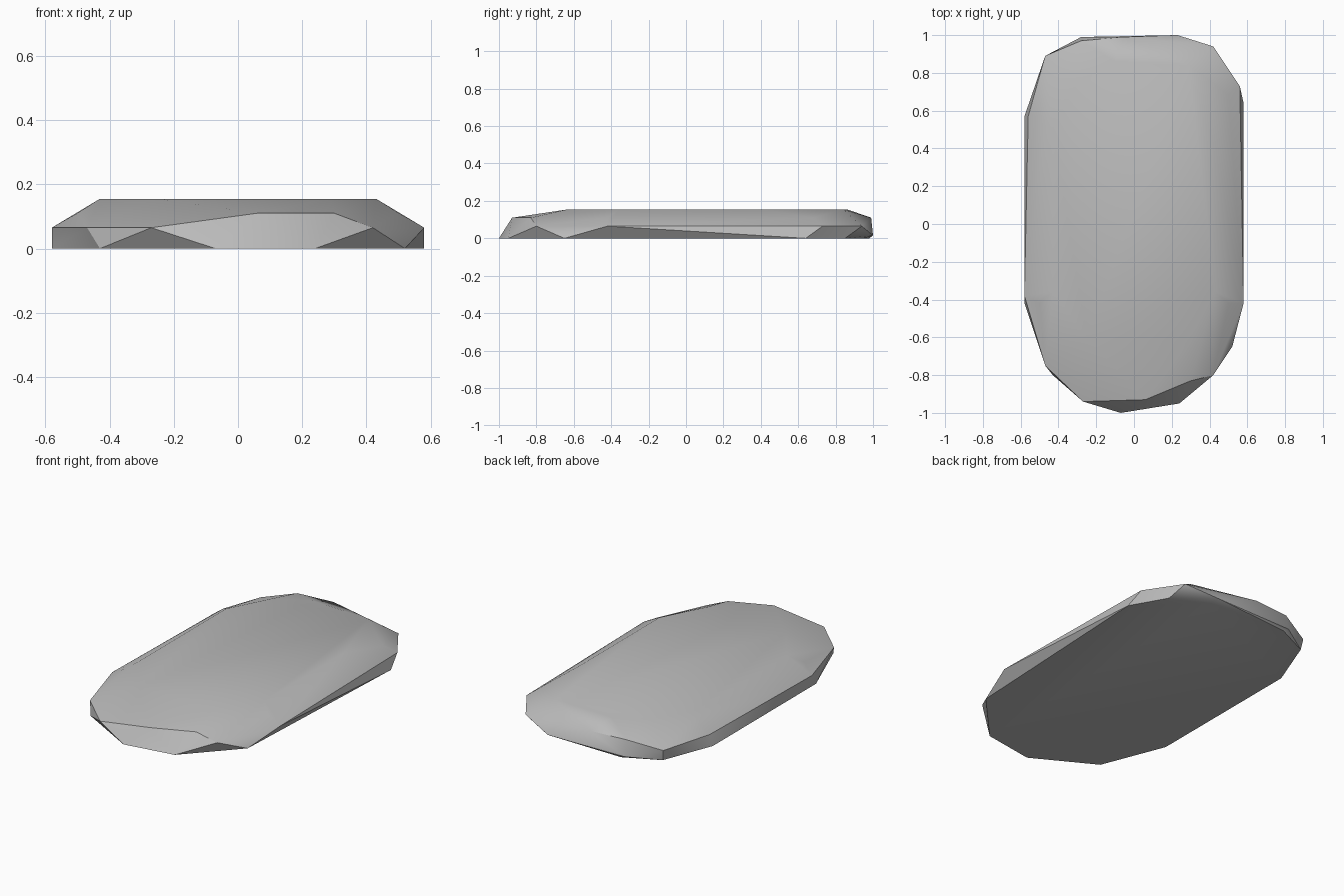
import bpy
import bmesh
import math

default_cube = bpy.data.objects.get("Cube")
if default_cube:
    bpy.data.objects.remove(default_cube, do_unlink=True)


def make_material(name, colour):
    material = bpy.data.materials.new(name)
    material.use_nodes = True
    material.diffuse_color = colour
    shader = material.node_tree.nodes["Principled BSDF"]
    shader.inputs["Base Color"].default_value = colour
    shader.inputs["Roughness"].default_value = 0.9
    return material


def add_outline(mesh, height, outline):
    """Place one horizontal outline of the stone at the given height."""
    for x, y in outline:
        mesh.verts.new((x, y, height))


def make_stone(name, outlines, material):
    """Wrap stacked outlines in one faceted convex skin."""
    mesh = bmesh.new()
    for height, outline in outlines.items():
        add_outline(mesh, height, outline)
    hull = bmesh.ops.convex_hull(mesh, input=mesh.verts[:])
    unused = hull["geom_interior"] + hull["geom_unused"]
    loose = {item for item in unused if isinstance(item, bmesh.types.BMVert)}
    bmesh.ops.delete(mesh, geom=list(loose), context="VERTS")
    bmesh.ops.dissolve_limit(mesh, angle_limit=math.radians(1),
                             verts=mesh.verts[:], edges=mesh.edges[:])
    bmesh.ops.recalc_face_normals(mesh, faces=mesh.faces[:])
    data = bpy.data.meshes.new(name)
    mesh.to_mesh(data)
    mesh.free()
    data.materials.append(material)
    stone = bpy.data.objects.new(name, data)
    bpy.context.collection.objects.link(stone)
    return stone


# Flat underside, chipped rim, upper shoulder and worn top of the slab
underside = [(-.58, -.42), (-.43, -.8), (-.07, -1), (.24, -.95), (.52, -.65),
             (.58, .64), (.46, .85), (.25, .95), (-.25, .98), (-.46, .88),
             (-.58, .57)]
rim = [(-.58, -.38), (-.47, -.75), (-.27, -.94), (.42, -.8), (.58, -.42),
       (.56, .73), (.42, .94), (-.47, .89), (-.56, .57)]
shoulder = [(.06, -.93), (.3, -.83), (.5, -.42), (-.5, -.42), (-.5, .57),
            (-.28, .97), (-.05, .99), (.5, .68)]
top = [(-.43, -.36), (-.25, -.6), (.29, -.63), (.43, -.36), (.43, .4),
       (.29, .84), (-.1, .86), (-.3, .75), (-.43, .5)]
back_chip = [(.23, 1), (-.28, .99)]

stone_grey = make_material("stone grey", (.5, .5, .5, 1))
outlines = {0: underside, .015: back_chip, .065: rim, .11: shoulder, .155: top}
slab = make_stone("stone_slab", outlines, stone_grey)

# Soft worn top with crisp chipped edges
bpy.ops.object.select_all(action="DESELECT")
slab.select_set(True)
bpy.context.view_layer.objects.active = slab
bpy.ops.object.shade_smooth_by_angle(angle=math.radians(32))
